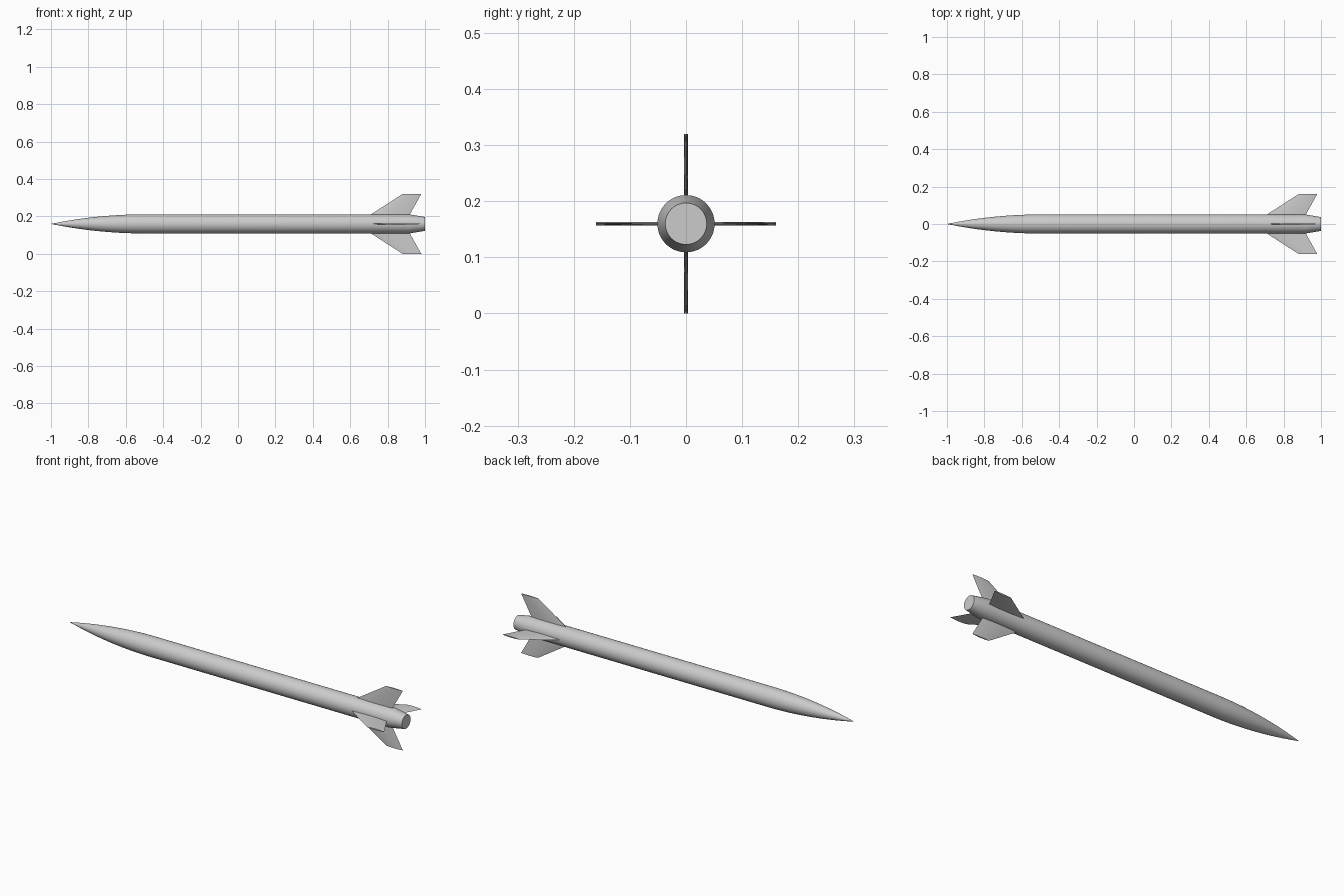
import bpy, bmesh, math
from mathutils import Matrix

cube = bpy.data.objects.get("Cube")
if cube:
    bpy.data.objects.remove(cube, do_unlink=True)

AXIS_Z = 0.16
RADIUS = 0.051
SIDES = 48

grey = bpy.data.materials.new("light grey")
grey.use_nodes = True
colour = (0.6, 0.6, 0.6, 1)
grey.diffuse_color = colour
grey.node_tree.nodes["Principled BSDF"].inputs["Base Color"].default_value = colour


def finish(bm, name, angle):
    bmesh.ops.recalc_face_normals(bm, faces=bm.faces)
    mesh = bpy.data.meshes.new(name)
    bm.to_mesh(mesh)
    bm.free()
    obj = bpy.data.objects.new(name, mesh)
    bpy.context.collection.objects.link(obj)
    obj.location.z = AXIS_Z
    mesh.materials.append(grey)
    bpy.ops.object.select_all(action="DESELECT")
    obj.select_set(True)
    bpy.context.view_layer.objects.active = obj
    bpy.ops.object.shade_smooth_by_angle(angle=math.radians(angle))
    return obj


# Body: tangent ogive nose, straight tube, tapered tail with a flat end
def ogive(t, length=0.5):
    rho = (RADIUS ** 2 + length ** 2) / (2 * RADIUS)
    return math.sqrt(rho ** 2 - (length * (1 - t)) ** 2) + RADIUS - rho


profile = [(-1 + 0.5 * i / 20, ogive(i / 20)) for i in range(1, 21)]
profile += [(0.915, RADIUS), (1.0, 0.037)]

bm = bmesh.new()
tip = bm.verts.new((-1, 0, 0))
rings = []
for x, r in profile:
    angles = [math.tau * k / SIDES for k in range(SIDES)]
    rings.append([bm.verts.new((x, r * math.cos(a), r * math.sin(a))) for a in angles])
for k in range(SIDES):
    n = (k + 1) % SIDES
    bm.faces.new((tip, rings[0][k], rings[0][n]))
    for a, b in zip(rings, rings[1:]):
        bm.faces.new((a[k], b[k], b[n], a[n]))
bm.faces.new(rings[-1])
finish(bm, "rocket_body", 30)


# Fins: swept blades with a thin lens-shaped section
def section(bm, lead, trail, height, half=0.0035, steps=8):
    ts = [i / steps for i in range(steps + 1)]
    loop = [(t, 1) for t in ts] + [(t, -1) for t in ts[-2:0:-1]]
    return [bm.verts.new((lead + (trail - lead) * t, s * half * 4 * t * (1 - t), height))
            for t, s in loop]


for i, name in enumerate(["top_fin", "front_fin", "bottom_fin", "back_fin"]):
    bm = bmesh.new()
    # root sits just inside the tube
    root = section(bm, 0.70, 0.915, 0.044)
    end = section(bm, 0.88, 0.98, 0.16)
    count = len(root)
    for k in range(count):
        n = (k + 1) % count
        bm.faces.new((root[k], root[n], end[n], end[k]))
    bm.faces.new(root)
    bm.faces.new(end)
    bmesh.ops.transform(bm, matrix=Matrix.Rotation(i * math.pi / 2, 4, "X"), verts=bm.verts)
    finish(bm, name, 30)
